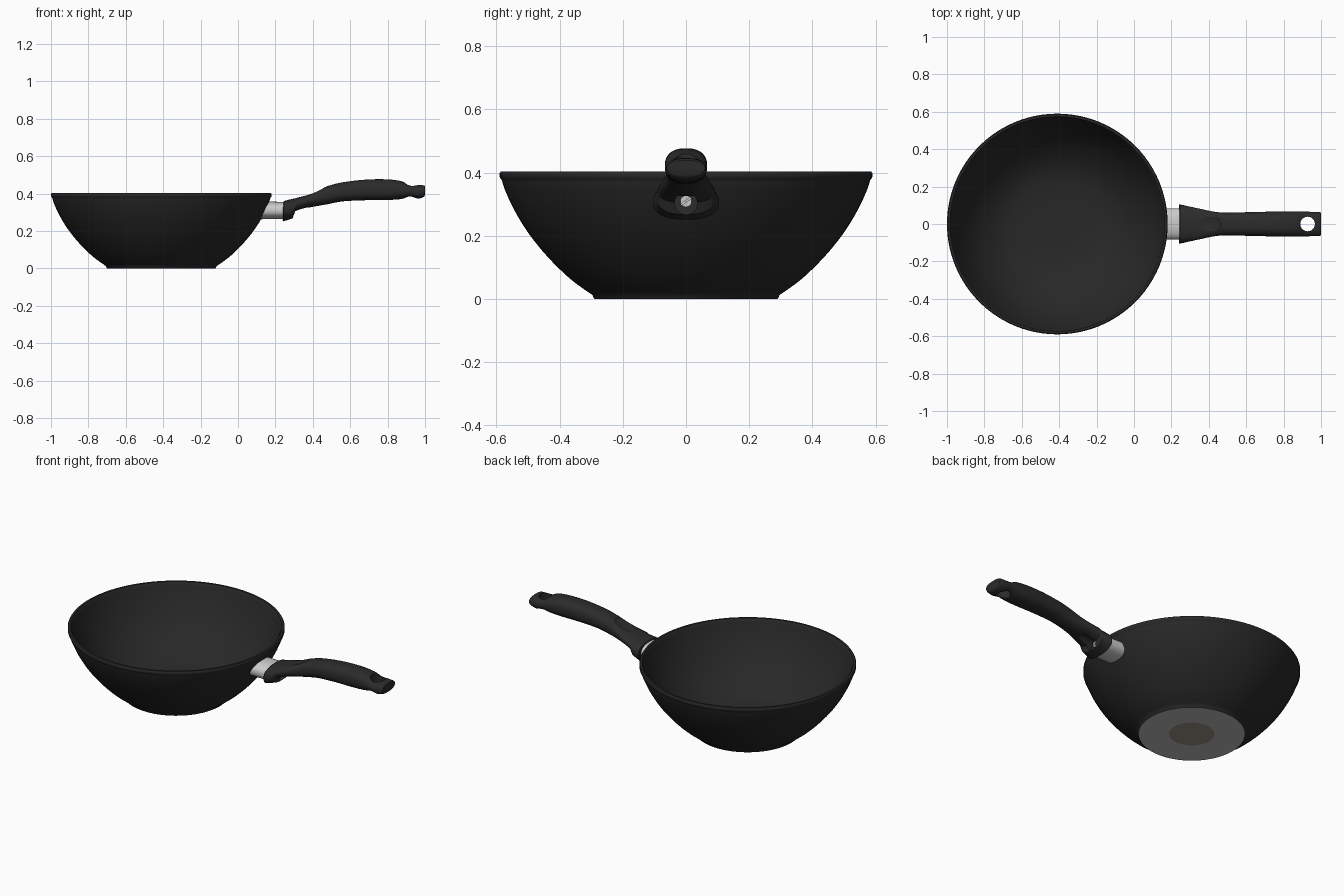
import bpy, bmesh, math
from mathutils import Vector

if "Cube" in bpy.data.objects:
    bpy.data.objects.remove(bpy.data.objects["Cube"])


def material(name, r, g, b):
    m = bpy.data.materials.new(name)
    m.diffuse_color = (r, g, b, 1)
    m.use_nodes = True
    m.node_tree.nodes["Principled BSDF"].inputs["Base Color"].default_value = m.diffuse_color
    return m


BLACK = material("pan black", 0.021, 0.021, 0.021)
HANDLE = material("handle black", 0.024, 0.024, 0.024)
STEEL = material("brushed steel", 0.6, 0.6, 0.6)
BASE = material("base grey", 0.48, 0.48, 0.48)
SPOT = material("base spot brown", 0.31, 0.27, 0.22)


def finish(bm, name, mats, angle=35):
    bmesh.ops.recalc_face_normals(bm, faces=bm.faces)
    me = bpy.data.meshes.new(name)
    bm.to_mesh(me)
    bm.free()
    ob = bpy.data.objects.new(name, me)
    bpy.context.collection.objects.link(ob)
    for m in mats:
        me.materials.append(m)
    smooth(ob, angle)
    return ob


def smooth(ob, angle=35):
    bpy.ops.object.select_all(action='DESELECT')
    ob.select_set(True)
    bpy.context.view_layer.objects.active = ob
    bpy.ops.object.shade_smooth_by_angle(angle=math.radians(angle))


def catmull(pts, steps):
    """Smooth curve through points of any dimension."""
    out = []
    for i in range(len(pts) - 1):
        p = [Vector(pts[max(0, min(len(pts) - 1, i + k))]) for k in (-1, 0, 1, 2)]
        for s in range(steps):
            t = s / steps
            out.append(0.5 * (2 * p[1] + (p[2] - p[0]) * t
                              + (2 * p[0] - 5 * p[1] + 4 * p[2] - p[3]) * t * t
                              + (3 * p[1] - p[0] - 3 * p[2] + p[3]) * t ** 3))
    return out + [Vector(pts[-1])]


def loft(sections, name, mat, n=40, power=2.0):
    """Skin of oval sections: x, slant, half width, bottom z, top z."""
    bm = bmesh.new()
    rings = []
    for x, slant, w, zb, zt in sections:
        ring = []
        for k in range(n):
            a = 2 * math.pi * k / n
            c, s = math.cos(a), math.sin(a)
            c = math.copysign(abs(c) ** (2 / power), c)
            s = math.copysign(abs(s) ** (2 / power), s)
            ring.append(bm.verts.new((x + slant * s, w * c, (zb + zt) / 2 + (zt - zb) / 2 * s)))
        rings.append(ring)
    for a, b in zip(rings, rings[1:]):
        for k in range(n):
            bm.faces.new((a[k], a[(k + 1) % n], b[(k + 1) % n], b[k]))
    bm.faces.new(rings[0])
    bm.faces.new(rings[-1])
    return finish(bm, name, [mat])


def cut(target, cutter):
    mod = target.modifiers.new("cut", 'BOOLEAN')
    mod.operation, mod.solver, mod.object = 'DIFFERENCE', 'EXACT', cutter
    bpy.context.view_layer.objects.active = target
    bpy.ops.object.modifier_apply(modifier=mod.name)
    bpy.data.objects.remove(cutter)


# Pan bowl: lathed outer wall, rolled rim and inner wall
outer = catmull([(0.296, 0.012), (0.365, 0.062), (0.437, 0.132), (0.498, 0.207),
                 (0.544, 0.282), (0.573, 0.345), (0.583, 0.376)], 4)
inner = catmull([(0.567, 0.392), (0.55, 0.345), (0.52, 0.28), (0.475, 0.205), (0.415, 0.135),
                 (0.34, 0.075), (0.26, 0.04), (0.15, 0.024), (0, 0.02)], 4)
profile = [(0, 0), (0.124, 0), (0.29, 0), (0.292, 0.003)]
profile += [tuple(p) for p in outer]
profile += [(0.588, 0.382), (0.59, 0.387), (0.59, 0.397), (0.586, 0.403), (0.574, 0.403)]
profile += [tuple(p) for p in inner]
bm = bmesh.new()
N = 96
rings = []
for r, z in profile:
    if r < 1e-5:
        rings.append([bm.verts.new((-0.41, 0, z))] * N)
    else:
        rings.append([bm.verts.new((-0.41 + r * math.cos(2 * math.pi * k / N),
                                    r * math.sin(2 * math.pi * k / N), z)) for k in range(N)])
for i, (a, b) in enumerate(zip(rings, rings[1:])):
    for k in range(N):
        j = (k + 1) % N
        f = bm.faces.new(list(dict.fromkeys((a[k], a[j], b[j], b[k]))))
        f.material_index = {0: 2, 1: 1}.get(i, 0)   # bottom spot, base ring, bowl
finish(bm, "pan_bowl", [BLACK, BASE, SPOT])

# Steel collar between bowl and handle
loft([(0.128, 0.026, 0.083, 0.262, 0.358), (0.258, 0.004, 0.083, 0.264, 0.354)],
     "handle_collar", STEEL, 48, 2.3)

# Handle: flared foot, then a curved grip
foot = [(0.241, 0.002, 0.102, 0.255, 0.355), (0.244, 0.003, 0.105, 0.251, 0.36),
        (0.268, 0.004, 0.1, 0.258, 0.367), (0.298, 0.006, 0.093, 0.267, 0.374)]
grip = catmull([(0.312, 0.006, 0.09, 0.304, 0.378), (0.36, 0.006, 0.08, 0.32, 0.391),
                (0.42, 0.002, 0.067, 0.332, 0.415), (0.48, 0, 0.061, 0.343, 0.44),
                (0.56, 0, 0.062, 0.358, 0.46), (0.68, 0, 0.065, 0.364, 0.474),
                (0.79, 0, 0.067, 0.365, 0.476), (0.87, 0, 0.067, 0.37, 0.467),
                (0.915, 0, 0.066, 0.38, 0.447), (0.96, 0, 0.065, 0.372, 0.446),
                (0.99, 0, 0.064, 0.38, 0.444)], 4)
tip = [(0.997, 0, 0.062, 0.386, 0.441), (1.0, 0, 0.06, 0.391, 0.438)]
handle = loft(foot + [tuple(p) for p in grip] + tip, "handle", HANDLE, 48, 2.4)

# Hanging hole, thumb dent and screw recess
bpy.ops.mesh.primitive_cylinder_add(vertices=40, radius=0.039, depth=0.4, location=(0.928, 0, 0.41))
cut(handle, bpy.context.object)
bpy.ops.mesh.primitive_uv_sphere_add(segments=48, ring_count=24, radius=1, location=(0.406, 0, 0.414),
                                     rotation=(0, math.radians(-22), 0))
bpy.context.object.scale = (0.064, 0.053, 0.014)
cut(handle, bpy.context.object)
bpy.ops.mesh.primitive_cylinder_add(vertices=32, radius=0.036, depth=0.11, location=(0.325, 0, 0.303),
                                    rotation=(0, math.pi / 2, 0))
cut(handle, bpy.context.object)
smooth(handle)

# Screw with a slotted head, sunk in the recess
bpy.ops.mesh.primitive_cylinder_add(vertices=32, radius=0.018, depth=0.02, location=(0.268, 0, 0.309),
                                    rotation=(0, math.pi / 2, 0))
screw = bpy.context.object
screw.name = "handle_screw"
screw.data.materials.append(STEEL)
bpy.ops.mesh.primitive_cube_add(size=1, location=(0.278, 0, 0.309), rotation=(math.radians(35), 0, 0))
bpy.context.object.scale = (0.012, 0.05, 0.005)
cut(screw, bpy.context.object)
smooth(screw)
